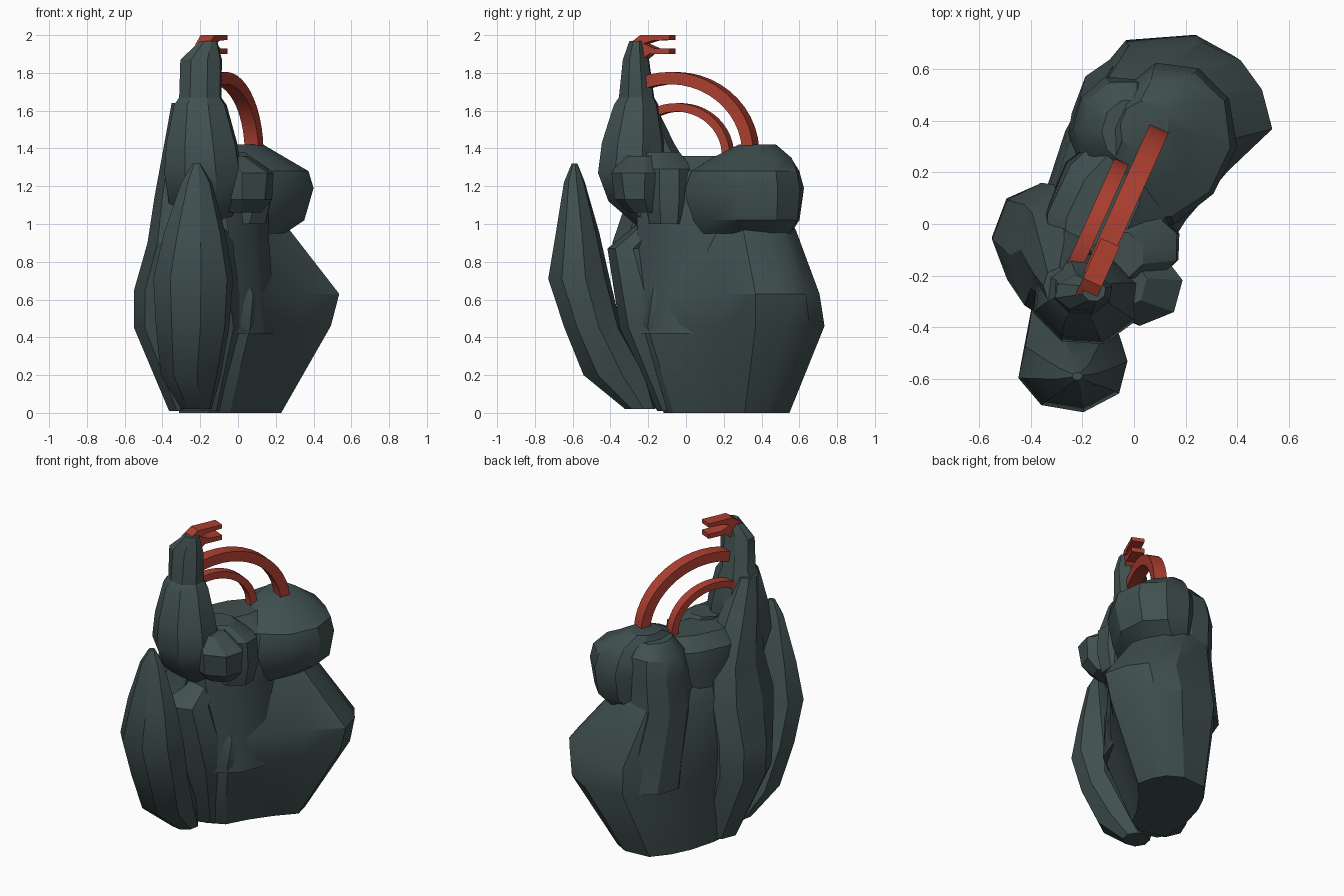
import bpy, bmesh, math, random
from mathutils import Vector

random.seed(4)
AXIS = Vector((0.41, 0.912, 0))      # the model's long diagonal
SIDE = Vector((0.912, -0.41, 0))
DIAG = math.atan2(AXIS.y, AXIS.x)


def material(name, rgb):
    m = bpy.data.materials.new(name)
    m.diffuse_color = (*rgb, 1)
    return m


ROCK = material("dark slate", (0.052, 0.08, 0.08))
RED = material("brick red", (0.42, 0.05, 0.03))


def finish(name, bm, mat, angle):
    bmesh.ops.recalc_face_normals(bm, faces=bm.faces)
    me = bpy.data.meshes.new(name)
    bm.to_mesh(me)
    bm.free()
    me.materials.append(mat)
    ob = bpy.data.objects.new(name, me)
    bpy.context.collection.objects.link(ob)
    bpy.ops.object.select_all(action='DESELECT')
    ob.select_set(True)
    bpy.context.view_layer.objects.active = ob
    bpy.ops.object.shade_smooth_by_angle(angle=math.radians(angle))


def rock(name, rings, turn=0.0, sides=9, rough=0.05, phase=0.0, outline=None):
    """Faceted loft; each ring is z, centre x, centre y, radius 1, radius 2.
    The section is a rough circle unless an outline is given."""
    bm = bmesh.new()
    loops = []
    for z, cx, cy, a, b in rings:
        loop = []
        section = outline or [(math.cos(phase + math.tau * i / sides),
                               math.sin(phase + math.tau * i / sides)) for i in range(sides)]
        for px, py in section:
            k = (1 if outline else 1.03) + random.uniform(-rough, rough)
            u, v = a * k * px, b * k * py
            loop.append(bm.verts.new((cx + u * math.cos(turn) - v * math.sin(turn),
                                      cy + u * math.sin(turn) + v * math.cos(turn), z)))
        loops.append(loop)
    n = len(loops[0])
    for lo, hi in zip(loops, loops[1:]):
        for i in range(n):
            j = (i + 1) % n
            bm.faces.new((lo[i], lo[j], hi[j], hi[i]))
    bm.faces.new(loops[0][::-1])
    bm.faces.new(loops[-1])
    finish(name, bm, ROCK, 30)


def prism(name, quads, origin, width):
    """Strip of quads in the (along axis, z) plane, given thickness sideways."""
    bm = bmesh.new()
    o = Vector((*origin, 0))
    for q in quads:
        bm.faces.new([bm.verts.new(o + AXIS * s + Vector((0, 0, z)) - SIDE * width / 2)
                      for s, z in q])
    bmesh.ops.remove_doubles(bm, verts=bm.verts, dist=1e-4)
    ext = bmesh.ops.extrude_face_region(bm, geom=bm.faces[:])
    bmesh.ops.translate(bm, vec=SIDE * width,
                        verts=[v for v in ext["geom"] if isinstance(v, bmesh.types.BMVert)])
    finish(name, bm, RED, 30)


def arch(name, origin, rs, rz, cz, thick, width, start, end=-12, n=16):
    pts = []
    for i in range(n + 1):
        t = math.radians(start + (end - start) * i / n)
        pts.append(((rs * math.cos(t), cz + rz * math.sin(t)),
                    ((rs - thick) * math.cos(t), cz + (rz - thick) * math.sin(t))))
    prism(name, [(p[0], q[0], q[1], p[1]) for p, q in zip(pts, pts[1:])], origin, width)


# Main boulder: an uneven plan outline scaled at each height
plan = [(.53, .37), (.49, .53), (.41, .65), (.26, .73), (-.02, .71), (-.16, .55), (-.26, .36),
        (-.34, .10), (-.36, -.20), (-.10, -.28), (.08, -.20), (.20, .0), (.36, .20)]
plan = [((x - .085) / .445, (y - .225) / .505) for x, y in plan]
rock("main_boulder", [
    (0.0, -0.04, 0.215, 0.27, 0.335), (0.46, 0.07, 0.225, 0.425, 0.505),
    (0.63, 0.085, 0.23, 0.45, 0.48), (0.97, -0.03, 0.19, 0.30, 0.39),
    (1.05, -0.03, 0.20, 0.24, 0.33)], outline=plan, rough=0.01)

# Column on the left side, leaning into the spire
rock("left_column", [
    (0.01, -0.23, 0.0, 0.13, 0.13), (0.45, -0.36, -0.05, 0.18, 0.20),
    (0.65, -0.36, -0.06, 0.18, 0.21), (0.90, -0.31, -0.12, 0.16, 0.27),
    (1.15, -0.28, -0.10, 0.16, 0.20), (1.42, -0.27, -0.19, 0.12, 0.13),
    (1.64, -0.29, -0.24, 0.06, 0.07)], 0, 8, 0.03)

# Mass behind the front slab
rock("front_buttress", [
    (0.01, -0.20, -0.06, 0.12, 0.09), (0.45, -0.18, -0.17, 0.21, 0.18),
    (0.87, -0.20, -0.28, 0.17, 0.13), (1.02, -0.15, -0.13, 0.12, 0.10)], 0, 8, 0.03)

# Saddle between the spire and the rear lump
rock("saddle", [
    (0.42, -0.06, 0.06, 0.34, 0.25), (0.95, -0.07, 0.03, 0.30, 0.22),
    (1.15, -0.09, 0.04, 0.34, 0.24), (1.28, -0.10, 0.05, 0.33, 0.21),
    (1.36, -0.12, 0.05, 0.26, 0.12)], DIAG, 10, 0.03)

# Overhanging rear lump
rock("rear_lump", [
    (0.95, 0.04, 0.27, 0.30, 0.19), (1.02, 0.10, 0.30, 0.31, 0.23),
    (1.19, 0.12, 0.31, 0.32, 0.26), (1.28, 0.11, 0.31, 0.30, 0.25),
    (1.35, 0.08, 0.35, 0.22, 0.16), (1.42, 0.04, 0.38, 0.10, 0.09)], DIAG, 10, 0.03)

# Buttress that carries the back of the lump down into the boulder
rock("rear_buttress", [
    (0.45, 0.04, 0.43, 0.28, 0.24), (0.95, -0.05, 0.35, 0.20, 0.21),
    (1.18, -0.05, 0.37, 0.18, 0.20), (1.30, -0.04, 0.37, 0.16, 0.18),
    (1.38, -0.02, 0.36, 0.10, 0.12)], 0, 10, 0.03)

# Spire with its broad foot
rock("spire", [
    (0.98, -0.18, -0.13, 0.14, 0.12), (1.12, -0.18, -0.24, 0.19, 0.17),
    (1.27, -0.18, -0.29, 0.21, 0.18), (1.43, -0.19, -0.28, 0.19, 0.17),
    (1.63, -0.20, -0.265, 0.14, 0.12), (1.67, -0.20, -0.26, 0.115, 0.095),
    (1.87, -0.195, -0.265, 0.11, 0.07), (1.97, -0.155, -0.26, 0.045, 0.04)], 0, 8, 0.02, 0.3)

# Knob and block beside the spire
rock("side_knob", [
    (1.06, 0.02, -0.22, 0.10, 0.08), (1.13, 0.03, -0.25, 0.15, 0.12),
    (1.27, 0.03, -0.25, 0.16, 0.14), (1.36, -0.05, -0.23, 0.10, 0.10)], 0.2, 7, 0.03)
rock("side_block", [
    (1.0, 0.0, -0.09, 0.15, 0.11), (1.13, 0.04, -0.09, 0.14, 0.13),
    (1.29, 0.03, -0.09, 0.14, 0.13), (1.38, -0.06, -0.12, 0.10, 0.09)], 0, 8, 0.03, 0.4)

# Curved leaf-shaped slab at the front
rock("front_slab", [
    (0.02, -0.22, -0.24, 0.08, 0.08), (0.20, -0.25, -0.37, 0.16, 0.17),
    (0.45, -0.24, -0.49, 0.195, 0.15), (0.71, -0.24, -0.565, 0.21, 0.16),
    (0.95, -0.23, -0.575, 0.16, 0.115), (1.22, -0.22, -0.59, 0.08, 0.055),
    (1.32, -0.22, -0.59, 0.02, 0.015)], 0, 8, 0.02, 0.2)

# Red arches from spire to rear lump
arch("large_arch", (-0.10, -0.07), 0.485, 0.43, 1.375, 0.065, 0.08, 112)
arch("small_arch", (-0.175, -0.04), 0.31, 0.275, 1.365, 0.045, 0.06, 120)

# Red two-pronged claw on the tip of the spire
prism("tip_claw", [
    ((0, 1.95), (0.09, 1.955), (0.09, 2.0), (0.07, 2.0)),
    ((0.09, 1.955), (0.14, 1.97), (0.14, 2.0), (0.09, 2.0)),
    ((0.14, 1.97), (0.24, 1.975), (0.24, 2.0), (0.14, 2.0)),
    ((0, 1.95), (0.08, 1.87), (0.12, 1.90), (0.09, 1.955)),
    ((0.09, 1.955), (0.12, 1.90), (0.16, 1.90), (0.15, 1.93)),
    ((0.15, 1.93), (0.16, 1.90), (0.24, 1.90), (0.24, 1.93))],
    (-0.19, -0.29), 0.08)
